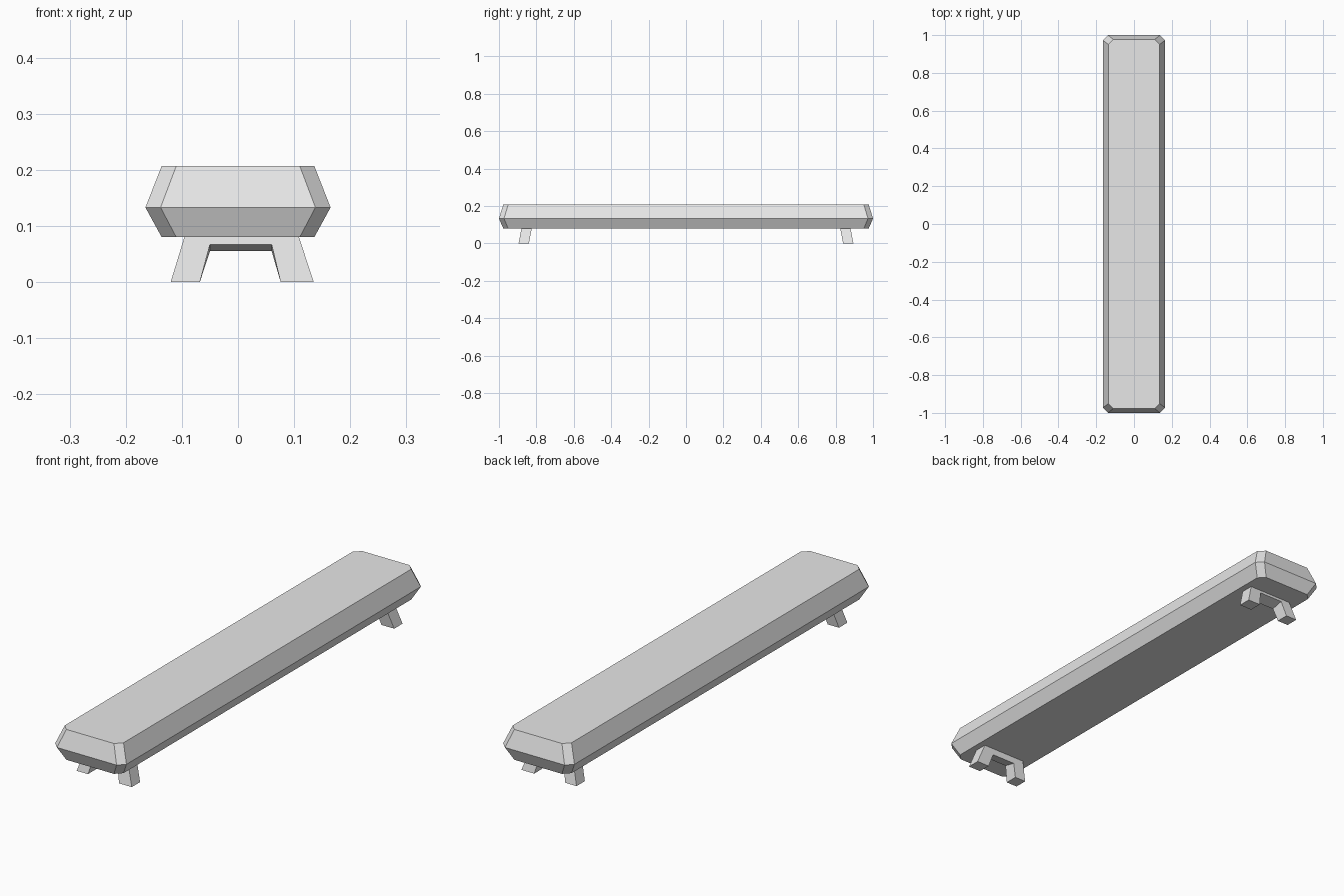
import bpy
import bmesh

cube = bpy.data.objects.get("Cube")
if cube:
    bpy.data.objects.remove(cube, do_unlink=True)

grey = bpy.data.materials.new("light grey")
grey.use_nodes = True
colour = (0.8, 0.8, 0.8, 1)
grey.diffuse_color = colour
grey.node_tree.nodes["Principled BSDF"].inputs["Base Color"].default_value = colour


def loft(name, rings):
    """Solid skinned between matching closed rings, capped at both ends."""
    bm = bmesh.new()
    loops = [[bm.verts.new(p) for p in ring] for ring in rings]
    n = len(loops[0])
    for a, b in zip(loops, loops[1:]):
        for i in range(n):
            j = (i + 1) % n
            bm.faces.new((a[i], a[j], b[j], b[i]))
    bm.faces.new(loops[0][::-1])
    bm.faces.new(loops[-1])
    bmesh.ops.recalc_face_normals(bm, faces=bm.faces)
    mesh = bpy.data.meshes.new(name)
    bm.to_mesh(mesh)
    bm.free()
    mesh.materials.append(grey)
    obj = bpy.data.objects.new(name, mesh)
    bpy.context.collection.objects.link(obj)
    return obj


def chamfered_ring(w, l, c, z):
    """Rectangle of half width w and half length l with cut corners."""
    return [(w, c - l, z), (w, l - c, z), (w - c, l, z), (c - w, l, z),
            (-w, l - c, z), (-w, c - l, z), (c - w, -l, z), (w - c, -l, z)]


# Seat slab, widest at its middle edge
loft("seat", [chamfered_ring(0.136, 0.977, 0.026, 0.08),
              chamfered_ring(0.165, 1.0, 0.027, 0.133),
              chamfered_ring(0.136, 0.977, 0.026, 0.207)])


# Leg frames: a splayed arch, leaning outwards towards the floor
def leg_frame(name, end):
    def face(y_floor, z_arch):
        arch = [(-0.12, 0), (-0.095, 0.082), (0.108, 0.082), (0.135, 0),
                (0.076, 0), (0.060, z_arch), (-0.050, z_arch), (-0.068, 0)]
        return [(x, end * (y_floor - 0.19 * z), z) for x, z in arch]
    return loft(name, [face(0.895, 0.067), face(0.84, 0.055)])


leg_frame("front_leg_frame", -1)
leg_frame("back_leg_frame", 1)
